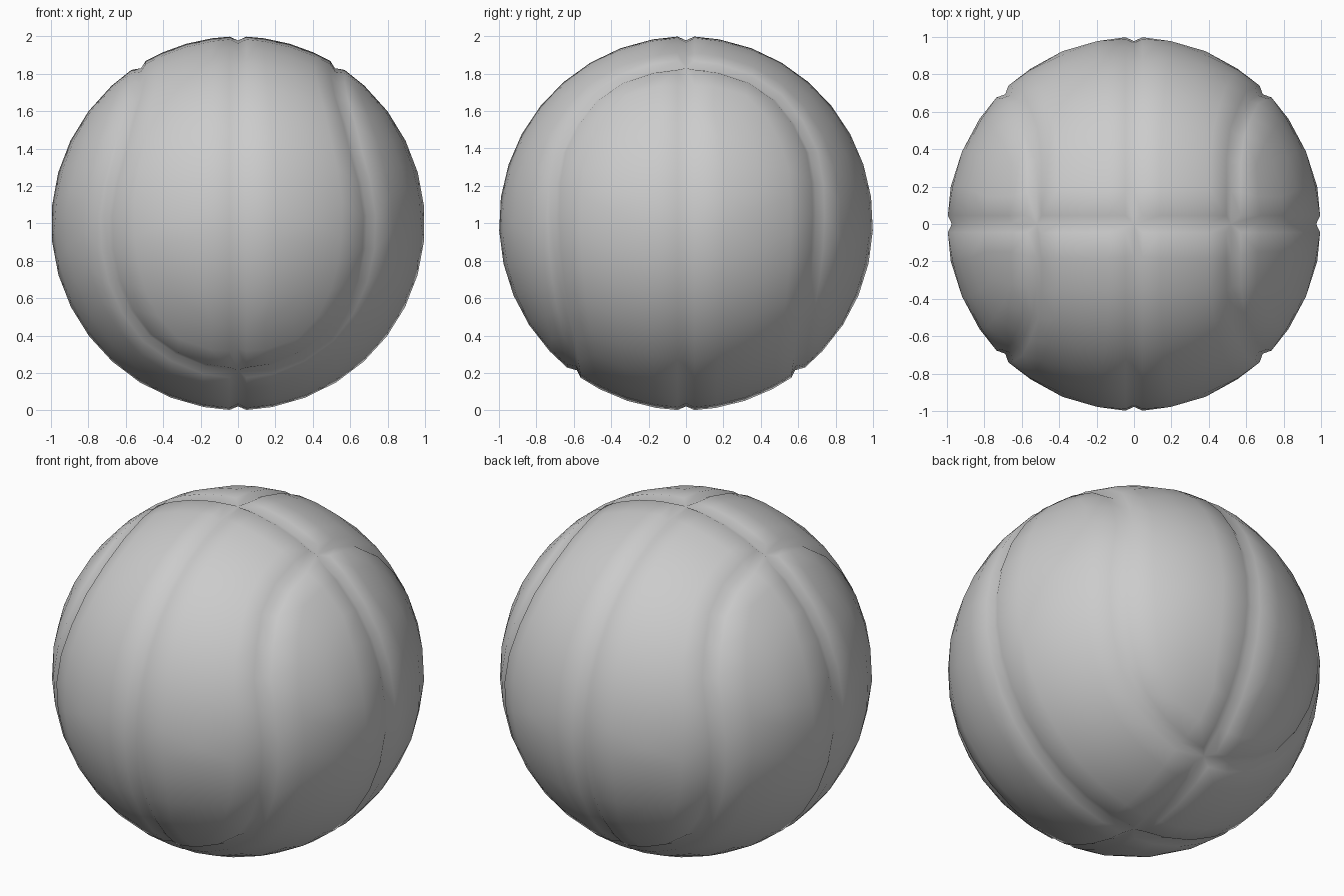
import bpy, bmesh
from mathutils import Vector as V

if "Cube" in bpy.data.objects:
    bpy.data.objects.remove(bpy.data.objects["Cube"])

N = 14           # segments along each long panel edge
GROOVE = 0.045   # half width of the grooves
FLOOR = 0.978    # radius at the groove floor

# curved seam across one quarter of the ball, from upper x side to lower y side
ctrl = [V(p).normalized() for p in (
    (.525, 0, .84), (.53, .2, .82), (.53, .4, .745), (.56, .53, .637),
    (.62, .665, .41), (.68, .705, .2), (.705, .705, 0), (.69, .695, -.2),
    (.63, .665, -.4), (.5, .624, -.6), (.36, .61, -.7), (.2, .6, -.775),
    (0, .595, -.8))]


def resample(pts, n):
    """Evenly spaced points along a path on the unit sphere."""
    lens = [(b - a).length for a, b in zip(pts, pts[1:])]
    out, seg, start = [pts[0]], 0, 0.0
    for i in range(1, n):
        d = sum(lens) * i / n
        while start + lens[seg] < d:
            start += lens[seg]
            seg += 1
        t = (d - start) / lens[seg]
        out.append(pts[seg].lerp(pts[seg + 1], t).normalized())
    return out + [pts[-1]]


bm = bmesh.new()


def panel(seam, pole, sx, sy):
    """One panel between a straight meridian and the curved seam."""
    tip = seam[0]
    edge = [tip.slerp(pole, i / N) for i in range(N + 1)]

    def vert(p):
        p = p.normalized()
        return bm.verts.new((p.x * sx, p.y * sy, p.z))

    # rows across the panel
    rows = []
    for i in range(2, N + 1):
        a, b = edge[i], seam[i]
        w = max(0, 1 - (i - 2) / 4) * 0.8
        m = ((a + b) / (2 if w == 0 else 1) - tip * w).normalized()
        rows.append([vert(p) for p in (a, a + m, m, m + b, b)])
    for r, s in zip(rows, rows[1:]):
        for k in range(4):
            bm.faces.new((r[k], s[k], s[k + 1], r[k + 1]))
    # square cap at the tip
    a2, e, m, f, b2 = rows[0]
    t, a1, b1 = vert(tip), vert(edge[1]), vert(seam[1])
    x = vert(V((m.co.x * sx, m.co.y * sy, m.co.z)) + tip)
    for q in ((t, a1, x, b1), (a1, a2, e, x), (x, e, m, f), (b1, x, f, b2)):
        bm.faces.new(q)


# eight panels by mirroring two
seam = resample(ctrl, N)
for sx in (1, -1):
    for sy in (1, -1):
        panel(seam, V((0, 0, -1)), sx, sy)
        panel(seam[::-1], V((0, 0, 1)), sx, sy)

# orient outward, inset every panel, sink the panel borders into grooves
for f in bm.faces:
    f.normal_update()
    if f.normal.dot(f.calc_center_median()) < 0:
        f.normal_flip()
bmesh.ops.inset_region(bm, faces=bm.faces[:], thickness=GROOVE,
                       use_boundary=True, use_even_offset=True)
for v in bm.verts:
    v.co = v.co.normalized() * (FLOOR if v.is_boundary else 1.0)
bmesh.ops.remove_doubles(bm, verts=bm.verts[:], dist=0.002)
bmesh.ops.recalc_face_normals(bm, faces=bm.faces[:])
for v in bm.verts:
    v.co.z += 1
for f in bm.faces:
    f.smooth = True

me = bpy.data.meshes.new("ball")
bm.to_mesh(me)
bm.free()
bpy.context.collection.objects.link(bpy.data.objects.new("ball", me))
